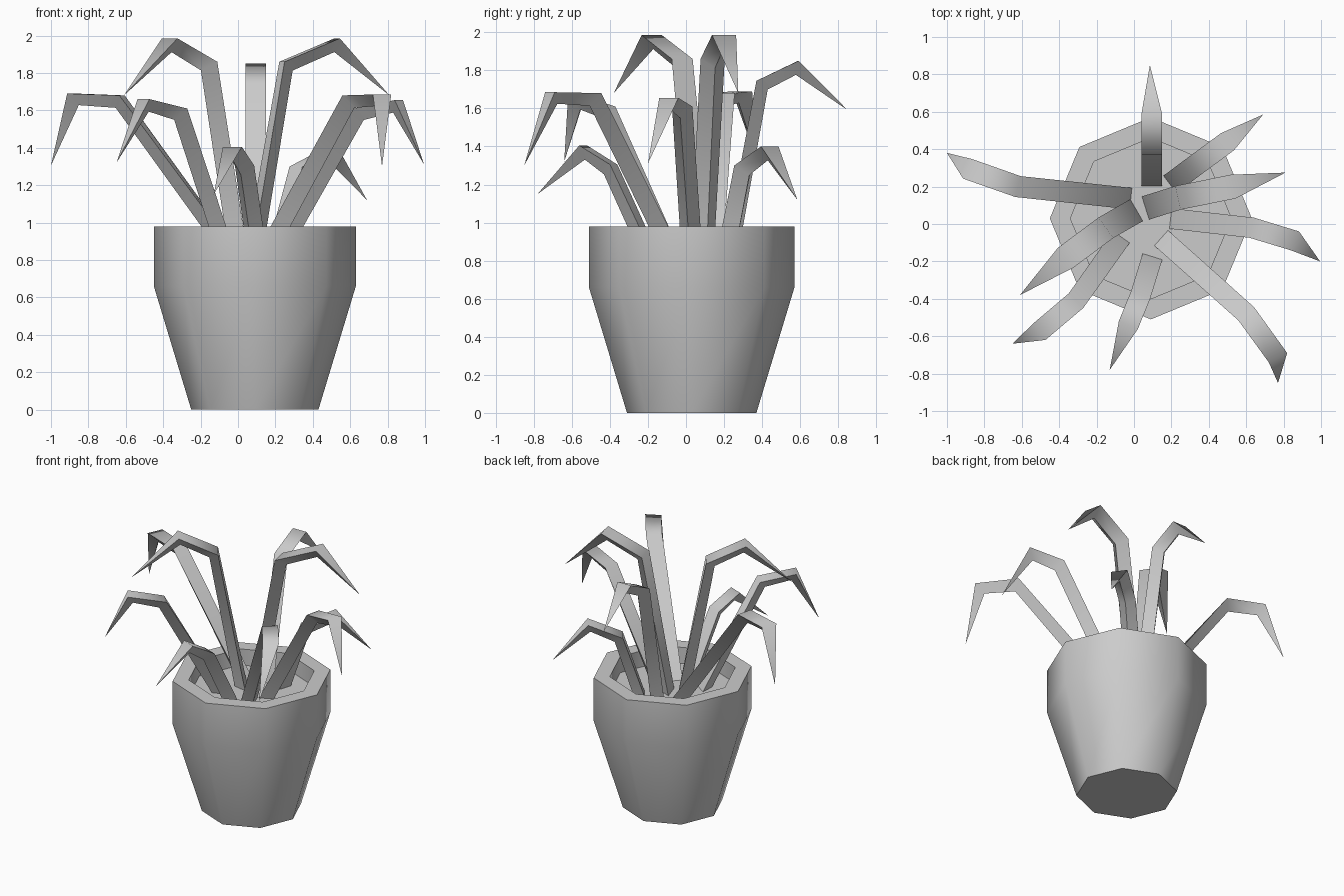
import bpy, bmesh, math
from mathutils import Vector

if "Cube" in bpy.data.objects:
    bpy.data.objects.remove(bpy.data.objects["Cube"])


def finish(bm, name, angle):
    bmesh.ops.recalc_face_normals(bm, faces=bm.faces)
    me = bpy.data.meshes.new(name)
    bm.to_mesh(me)
    bm.free()
    ob = bpy.data.objects.new(name, me)
    bpy.context.collection.objects.link(ob)
    bpy.ops.object.select_all(action='DESELECT')
    ob.select_set(True)
    bpy.context.view_layer.objects.active = ob
    bpy.ops.object.shade_smooth_by_angle(angle=math.radians(angle))
    return ob


def skin(bm, rings):
    # bridge successive closed rings with quads
    for a, b in zip(rings, rings[1:]):
        n = len(a)
        for i in range(n):
            j = (i + 1) % n
            bm.faces.new((a[i], a[j], b[j], b[i]))


# eight-sided pot with thick rim and soil floor
def make_pot(name, cx, cy, profile, sides=8):
    bm = bmesh.new()
    rings = [[bm.verts.new((cx + r * math.cos(math.tau * i / sides),
                            cy + r * math.sin(math.tau * i / sides), z))
              for i in range(sides)] for r, z in profile]
    skin(bm, rings)
    bm.faces.new(rings[0])
    bm.faces.new(rings[-1])
    return finish(bm, name, 50)


# leaf: flat top, keel underneath, two bends and a pointed tip
def make_leaf(name, width, points, depth=0.075):
    pts = [Vector(p) for p in points]
    bm = bmesh.new()
    rings = []
    for i, p in enumerate(pts[:-1]):
        t = (pts[i + 1] - p).normalized()
        if i:
            t = (t + (p - pts[i - 1]).normalized()).normalized()
        flat = Vector((t.x, t.y, 0))
        side = Vector((-flat.y, flat.x, 0)).normalized()
        under = side.cross(t).normalized()
        if under.z > 0:
            under = -under
        w = side * width / 2
        rings.append([bm.verts.new(q) for q in (p + w, p - w, p + under * depth)])
    skin(bm, rings)
    bm.faces.new(rings[0])
    tip = bm.verts.new(pts[-1])
    for i in range(3):
        bm.faces.new((rings[-1][i], rings[-1][(i + 1) % 3], tip))
    return finish(bm, name, 80)


make_pot("pot", 0.09, 0.03,
         [(0.34, 0), (0.54, 0.66), (0.54, 0.98), (0.43, 0.98), (0.43, 0.86)])

B = 0.85  # leaf base height
leaves = {
    "leaf_back": (0.11, [(0.095, 0.20, B), (0.095, 0.37, 1.745), (0.095, 0.59, 1.85), (0.085, 0.85, 1.59)]),
    "leaf_back_right": (0.115, [(0.19, 0.21, B), (0.31, 0.30, 1.30), (0.50, 0.44, 1.40), (0.69, 0.585, 1.12)]),
    "leaf_tall_right": (0.13, [(0.06, 0.085, B), (0.235, 0.14, 1.86), (0.53, 0.20, 1.985), (0.81, 0.275, 1.68)]),
    "leaf_right": (0.11, [(0.19, 0.03, B), (0.63, -0.02, 1.61), (0.86, -0.09, 1.655), (0.995, -0.20, 1.31)]),
    "leaf_front_right": (0.11, [(0.14, -0.07, B), (0.60, -0.48, 1.68), (0.77, -0.715, 1.685), (0.77, -0.85, 1.30)]),
    "leaf_front": (0.11, [(0.10, -0.17, B), (0.035, -0.38, 1.305), (-0.03, -0.54, 1.405), (-0.13, -0.78, 1.15)]),
    "leaf_front_left": (0.11, [(-0.065, -0.065, B), (-0.31, -0.41, 1.61), (-0.505, -0.575, 1.66), (-0.65, -0.64, 1.32)]),
    "leaf_tall_left": (0.135, [(0.015, 0.075, B), (-0.15, -0.02, 1.86), (-0.365, -0.18, 1.985), (-0.61, -0.38, 1.68)]),
    "leaf_left": (0.115, [(-0.01, 0.135, B), (-0.62, 0.20, 1.68), (-0.89, 0.295, 1.69), (-1.0, 0.38, 1.305)]),
}
for name, (width, points) in leaves.items():
    make_leaf(name, width, points)
